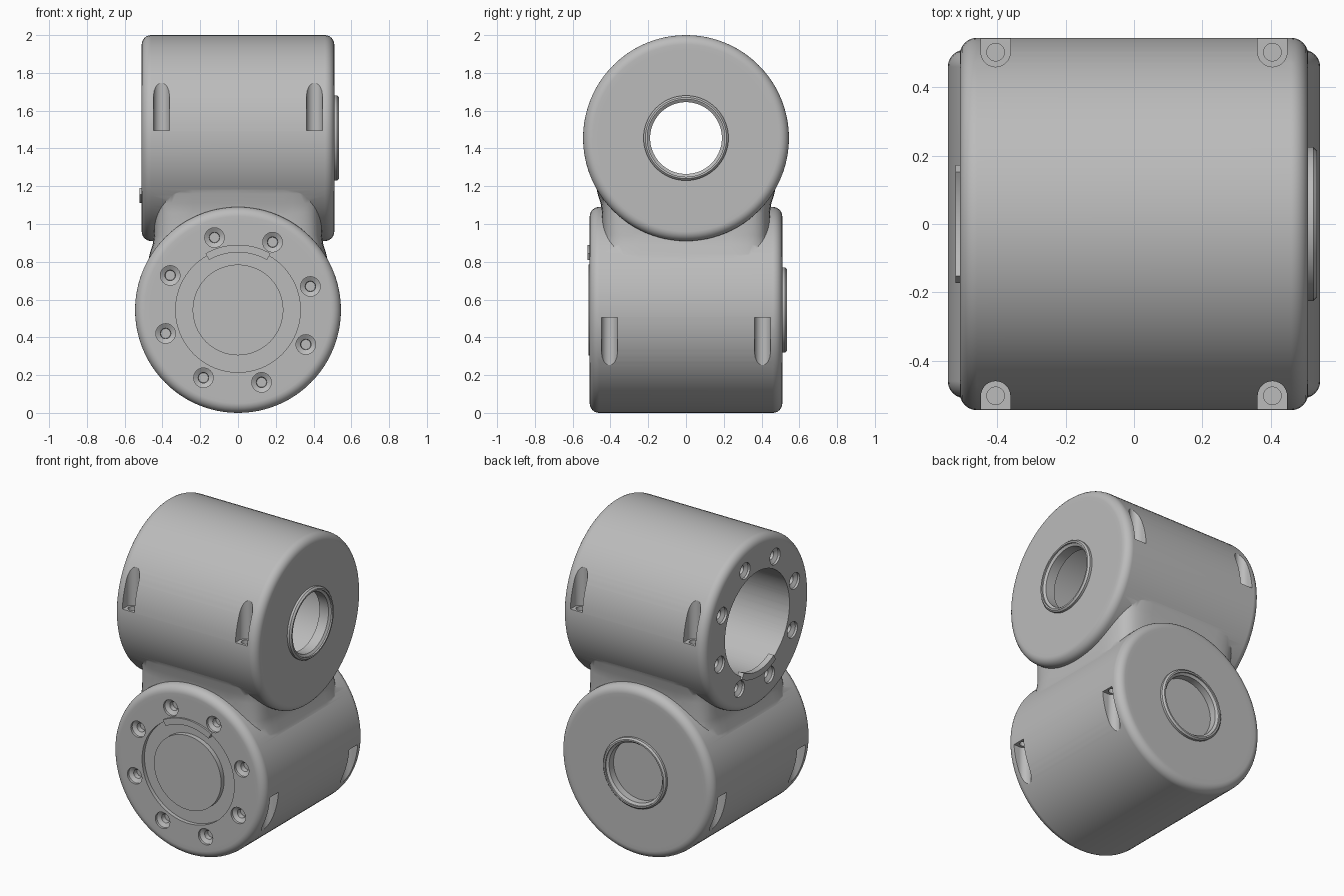
import bpy, bmesh, math
from mathutils import Matrix, Vector

if "Cube" in bpy.data.objects:
    bpy.data.objects.remove(bpy.data.objects["Cube"], do_unlink=True)

R, HALF, RIM, AXIS_Z = 0.545, 0.51, 0.05, 0.545

# Lathe axis -> depth axis of the lower housing
LOWER = Matrix.Translation((0, 0, AXIS_Z)) @ Matrix.Rotation(-math.pi / 2, 4, 'X')
# Half turn that carries the lower housing onto the upper one
FLIP = Matrix(((0, 1, 0, 0), (1, 0, 0, 0), (0, 0, -1, 2), (0, 0, 0, 1)))

grey = bpy.data.materials.new("plain grey")
grey.use_nodes = True
grey.diffuse_color = (0.5, 0.5, 0.5, 1)
grey.node_tree.nodes["Principled BSDF"].inputs["Base Color"].default_value = (0.5, 0.5, 0.5, 1)


def lathe(bm, profile, mat, closed=False, start=0.0, angle=2 * math.pi, steps=96):
    """Spin (radius, height) points about z, then place the result."""
    part = bmesh.new()
    vs = [part.verts.new((r, 0, t)) for r, t in profile]
    pairs = list(zip(vs, vs[1:])) + ([(vs[-1], vs[0])] if closed else [])
    es = [part.edges.new(p) for p in pairs]
    bmesh.ops.rotate(part, verts=vs, cent=(0, 0, 0), matrix=Matrix.Rotation(start, 3, 'Z'))
    bmesh.ops.spin(part, geom=vs + es, cent=(0, 0, 0), axis=(0, 0, 1),
                   angle=angle, steps=steps, use_duplicate=False)
    bmesh.ops.remove_doubles(part, verts=part.verts[:], dist=1e-5)
    bmesh.ops.holes_fill(part, edges=[e for e in part.edges if e.is_boundary], sides=0)
    add_part(bm, part, mat)


def loft(bm, rings, mat):
    """Skin equal-length rings of points and cap both ends."""
    part = bmesh.new()
    rows = [[part.verts.new(p) for p in ring] for ring in rings]
    n = len(rows[0])
    for a, b in zip(rows, rows[1:]):
        for i in range(n):
            part.faces.new((a[i], a[(i + 1) % n], b[(i + 1) % n], b[i]))
    part.faces.new(rows[0])
    part.faces.new(rows[-1])
    add_part(bm, part, mat)


def add_part(bm, part, mat):
    bmesh.ops.transform(part, matrix=mat, verts=part.verts[:])
    bmesh.ops.recalc_face_normals(part, faces=part.faces[:])
    tmp = bpy.data.meshes.new("tmp")
    part.to_mesh(tmp)
    part.free()
    bm.from_mesh(tmp)
    bpy.data.meshes.remove(tmp)


def finish(name, bm):
    me = bpy.data.meshes.new(name)
    bm.to_mesh(me)
    bm.free()
    me.materials.append(grey)
    ob = bpy.data.objects.new(name, me)
    bpy.context.collection.objects.link(ob)
    return ob


def activate(ob):
    bpy.ops.object.select_all(action='DESELECT')
    ob.select_set(True)
    bpy.context.view_layer.objects.active = ob


def combine(ob, other, operation):
    other.hide_render = True
    mod = ob.modifiers.new(operation.lower(), 'BOOLEAN')
    mod.operation, mod.object, mod.solver = operation, other, 'EXACT'
    activate(ob)
    bpy.ops.object.modifier_apply(modifier=mod.name)
    bpy.data.objects.remove(other, do_unlink=True)


def smooth(ob):
    activate(ob)
    bpy.ops.object.shade_smooth_by_angle(angle=math.radians(30))
    mod = ob.modifiers.new("weighted normals", 'WEIGHTED_NORMAL')
    mod.keep_sharp = True


# Barrel profile: rounded rims and a raised collar at the back
arc = [(R - RIM + RIM * math.sin(a), HALF - RIM + RIM * math.cos(a))
       for a in [i * math.pi / 12 for i in range(7)]]
barrel = ([(0, -HALF), (0.47, -HALF)] + [(r, -t) for r, t in arc] + arc[::-1]
          + [(0.47, HALF), (0.225, HALF), (0.225, 0.525), (0.215, 0.535), (0, 0.535)])

# Housing: two crossed barrels
bm = bmesh.new()
lathe(bm, barrel, LOWER)
housing = finish("housing", bm)
bm = bmesh.new()
lathe(bm, barrel, FLIP @ LOWER)
combine(housing, finish("upper_barrel", bm), 'UNION')


# Neck: flared rounded square between the barrels
def rounded_square(hx, hy, z, n=56, power=1 / 3.5):
    pts = []
    for i in range(n):
        c, s = math.cos(2 * math.pi * i / n), math.sin(2 * math.pi * i / n)
        pts.append((math.copysign(abs(c) ** power, c) * hx,
                    math.copysign(abs(s) ** power, s) * hy, z))
    return pts


waist = [(0.475, 0.455, 0.8), (0.468, 0.45, 0.84), (0.452, 0.446, 0.89), (0.445, 0.443, 0.94)]
sections = waist + [(hy, hx, 2 - z) for hx, hy, z in reversed(waist)]
bm = bmesh.new()
loft(bm, [rounded_square(*s) for s in sections], Matrix())
combine(housing, finish("neck", bm), 'UNION')

# Cuts: front openings, back bores, screw recesses and side pockets
cuts, holes = bmesh.new(), bmesh.new()
lathe(cuts, [(0, -0.6), (0.33, -0.6), (0.33, -0.485), (0, -0.485)], LOWER)
lathe(cuts, [(0, 0.47), (0.19, 0.47), (0.19, 0.515), (0.205, 0.525), (0.205, 0.6), (0, 0.6)], LOWER)
lathe(cuts, [(0, -0.6), (0.33, -0.6), (0.33, 0.45), (0.19, 0.45), (0.19, 0.515),
             (0.205, 0.525), (0.205, 0.6), (0, 0.6)], FLIP @ LOWER)

PW = 0.043
half_round = [(PW * math.sin(a), PW * math.cos(a))
              for a in [i * math.pi / 14 for i in range(15)]]
outline = [(-x, y) for x, y in half_round] + [(0.1, -PW), (0.1, PW)]
for turn in (Matrix(), FLIP):
    for k in range(8):
        a = math.radians(18 + 45 * k)
        spot = Matrix.Translation((0.403 * math.cos(a), -0.403 * math.sin(a), -HALF))
        lathe(cuts, [(0, -0.05), (0.052, -0.05), (0.052, 0.015), (0.028, 0.03),
                     (0.026, 0.06), (0, 0.06)], turn @ LOWER @ spot, steps=24)
    for sx in (-1, 1):
        for y in (-0.405, 0.405):
            place = turn @ Matrix.Translation((sx * 0.503, y, 0))
            loft(cuts, [[(sx * px, py, z) for px, py in outline] for z in (0.1, 0.505)], place)
            lathe(holes, [(0, 0.45), (0.026, 0.45), (0.026, 0.55), (0, 0.55)], place, steps=20)
combine(housing, finish("opening_cutter", cuts), 'DIFFERENCE')
combine(housing, finish("pocket_hole_cutter", holes), 'DIFFERENCE')
smooth(housing)

# Raised round cover in the lower front opening
bm = bmesh.new()
lathe(bm, [(0, -0.516), (0.24, -0.516), (0.24, -0.48), (0, -0.48)], LOWER)
smooth(finish("front_cover", bm))

# Curved stop tab on each opening, on the side facing the neck
for name, turn in (("lower_stop_tab", Matrix()), ("upper_stop_tab", FLIP)):
    bm = bmesh.new()
    lathe(bm, [(0.305, -0.522), (0.345, -0.522), (0.345, -0.484), (0.305, -0.484)],
          turn @ LOWER, closed=True, start=math.radians(-120), angle=math.radians(60), steps=20)
    smooth(finish(name, bm))
